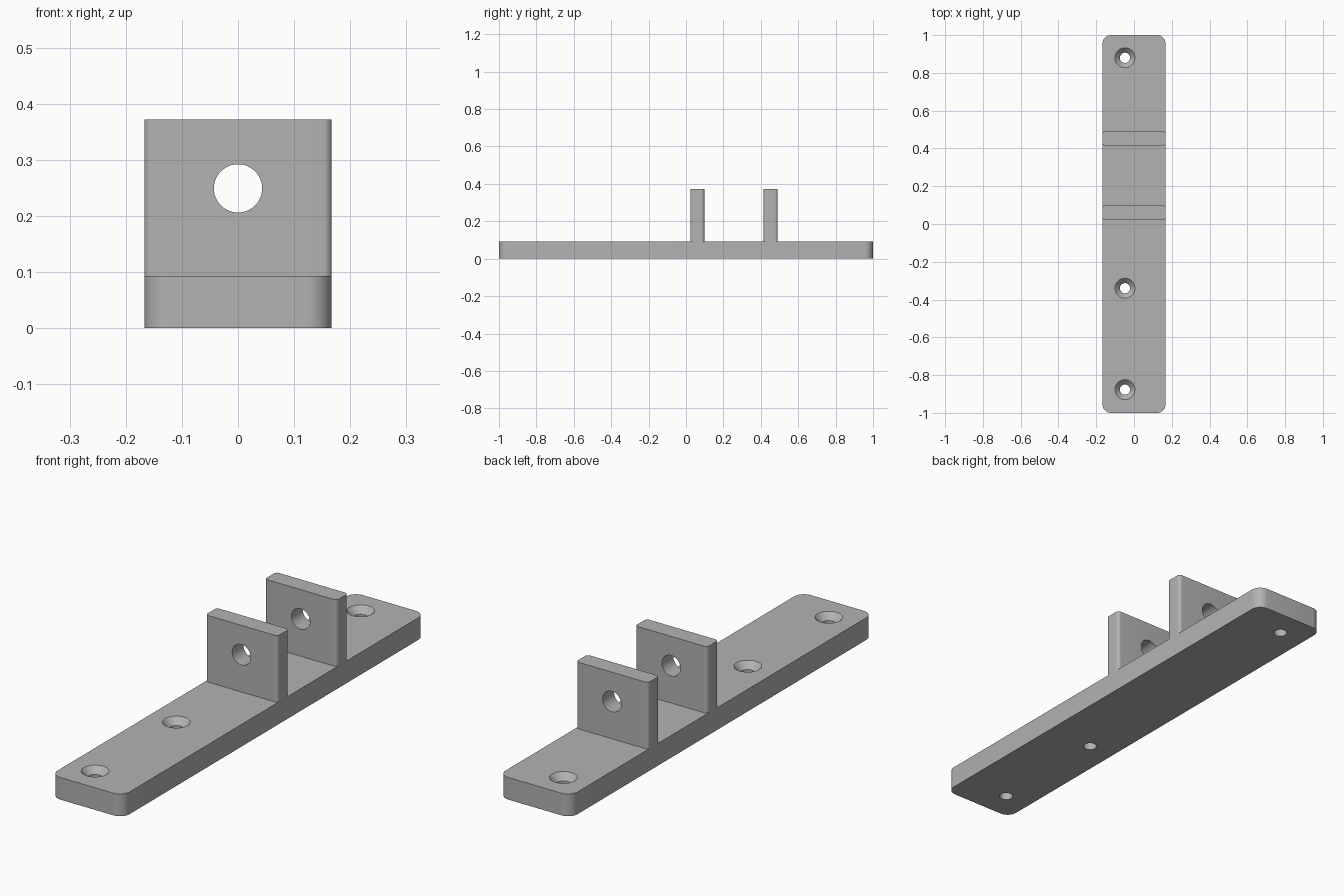
import bpy, bmesh, math
from mathutils import Matrix

cube = bpy.data.objects.get("Cube")
if cube:
    bpy.data.objects.remove(cube, do_unlink=True)

GREY = (0.45, 0.45, 0.45, 1)
grey = bpy.data.materials.new("plain grey")
grey.use_nodes = True
grey.diffuse_color = GREY
grey.node_tree.nodes["Principled BSDF"].inputs["Base Color"].default_value = GREY

WIDTH, PLATE_TOP, LUG_TOP = 0.334, 0.093, 0.372


def finish(name, bm):
    bmesh.ops.recalc_face_normals(bm, faces=bm.faces)
    mesh = bpy.data.meshes.new(name)
    bm.to_mesh(mesh)
    bm.free()
    mesh.materials.append(grey)
    ob = bpy.data.objects.new(name, mesh)
    bpy.context.collection.objects.link(ob)
    return ob


def rounded_block(name, y0, y1, z0, z1, radius):
    """Full-width block with rounded vertical edges."""
    bm = bmesh.new()
    place = Matrix.Translation((0, (y0 + y1) / 2, (z0 + z1) / 2))
    size = Matrix.Diagonal((WIDTH, y1 - y0, z1 - z0, 1))
    bmesh.ops.create_cube(bm, size=1, matrix=place @ size)
    upright = [e for e in bm.edges
               if abs(e.verts[0].co.z - e.verts[1].co.z) > 0.01]
    bmesh.ops.bevel(bm, geom=upright, offset=radius, segments=8,
                    profile=0.5, affect='EDGES')
    return finish(name, bm)


def cut(target, cutter):
    mod = target.modifiers.new(cutter.name, 'BOOLEAN')
    mod.operation = 'DIFFERENCE'
    mod.solver = 'EXACT'
    mod.object = cutter
    bpy.context.view_layer.objects.active = target
    bpy.ops.object.modifier_apply(modifier=mod.name)
    bpy.data.objects.remove(cutter, do_unlink=True)


def turned_cutter(name, profile, matrix, sides=48):
    """Solid of revolution from (radius, height) pairs."""
    bm = bmesh.new()
    rings = [[bm.verts.new((r * math.cos(math.tau * i / sides),
                            r * math.sin(math.tau * i / sides), h))
              for i in range(sides)] for r, h in profile]
    for low, high in zip(rings, rings[1:]):
        for i in range(sides):
            j = (i + 1) % sides
            bm.faces.new((low[i], low[j], high[j], high[i]))
    bm.faces.new(rings[0][::-1])
    bm.faces.new(rings[-1])
    bmesh.ops.transform(bm, matrix=matrix, verts=bm.verts)
    ob = finish(name, bm)
    ob.hide_render = True
    return ob


# Base plate with three countersunk screw holes
plate = rounded_block("base_plate", -1, 1, 0, PLATE_TOP, 0.045)
SINK = 0.027
screw = [(0.027, -0.05), (0.027, PLATE_TOP - SINK),
         (0.053, PLATE_TOP), (0.053, PLATE_TOP + 0.05)]
for y in (-0.877, -0.34, 0.88):
    cut(plate, turned_cutter("screw_hole", screw, Matrix.Translation((-0.048, y, 0))))

# Two upright lugs with a cross bore
lugs = []
for name, y in (("front_lug", 0.023), ("back_lug", 0.415)):
    lug = rounded_block(name, y, y + 0.075, PLATE_TOP, LUG_TOP, 0.014)
    bore = Matrix.Translation((0, y, 0.249)) @ Matrix.Rotation(math.pi / 2, 4, 'X')
    cut(lug, turned_cutter("bore", [(0.043, -0.2), (0.043, 0.2)], bore))
    lugs.append(lug)

# Smooth rounded faces, sharp edges
bpy.ops.object.select_all(action='DESELECT')
for ob in [plate] + lugs:
    ob.select_set(True)
bpy.context.view_layer.objects.active = plate
bpy.ops.object.shade_smooth_by_angle(angle=math.radians(30))
